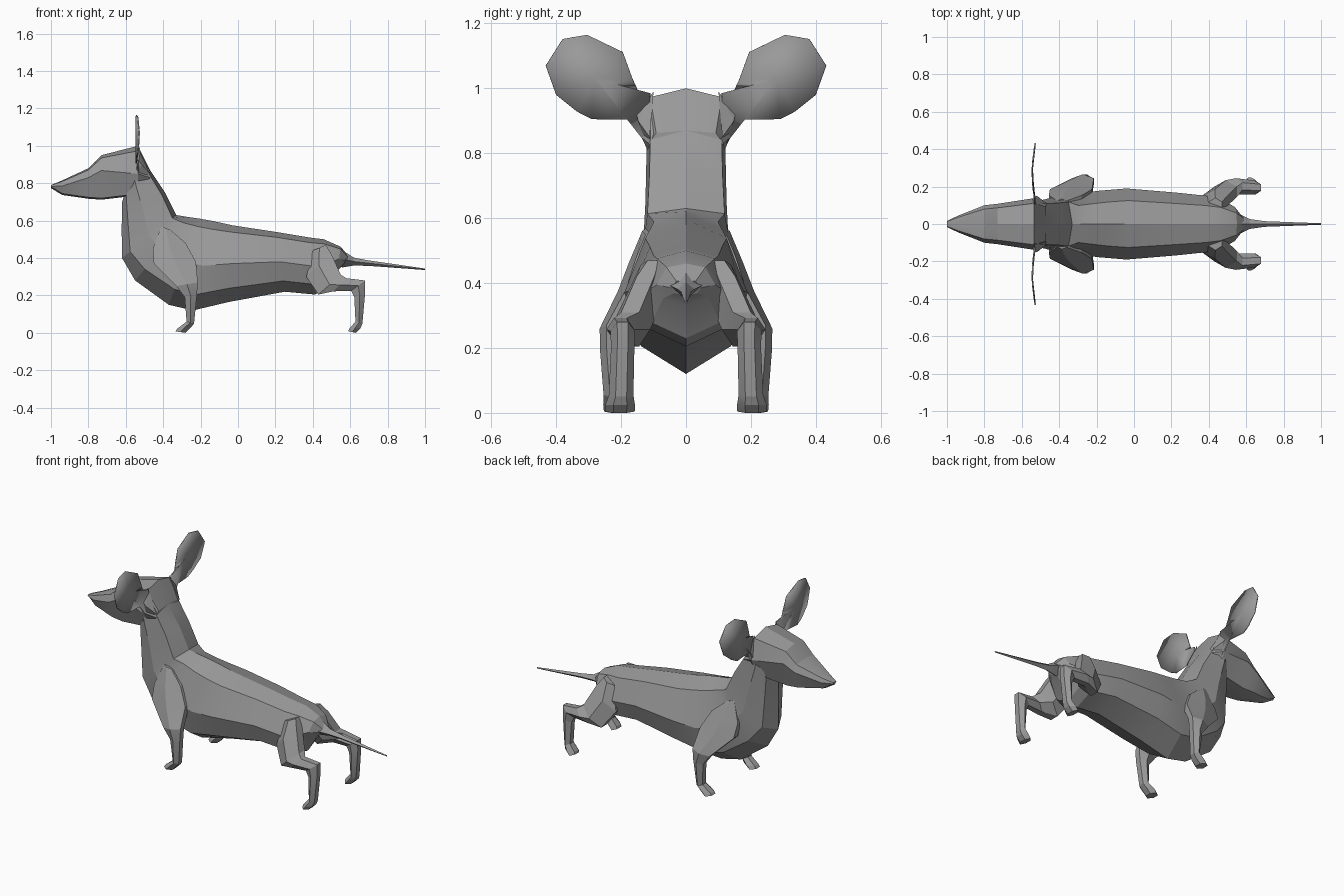
import bpy, bmesh, math
from mathutils import Vector

grey = bpy.data.materials.new("grey coat")
grey.diffuse_color = (0.32, 0.32, 0.32, 1)

# Half profiles: (fraction from first to second point, fraction of half width)
BODY = [(0, 0), (0.09, 0.66), (0.5, 1), (0.82, 0.78), (1, 0)]
NECK = [(0, 0), (0.07, 0.9), (0.5, 1), (0.85, 0.7), (1, 0)]
HEX = [(0, 0.45), (0.5, 1), (1, 0.45)]
DIAMOND = [(0, 0), (0.5, 1), (1, 0)]


def ring(a, b, half, profile, y=0.0):
    """Closed cross-section between two side-plane points a and b."""
    def pt(t, w):
        return Vector((a[0] + (b[0] - a[0]) * t, y + half * w, a[1] + (b[1] - a[1]) * t))
    right = [pt(t, w) for t, w in profile]
    left = [pt(t, -w) for t, w in reversed(profile) if w > 0]
    return right + left


def finish(name, bm, smooth=True):
    bmesh.ops.recalc_face_normals(bm, faces=bm.faces)
    mesh = bpy.data.meshes.new(name)
    bm.to_mesh(mesh)
    bm.free()
    mesh.materials.append(grey)
    obj = bpy.data.objects.new(name, mesh)
    bpy.context.collection.objects.link(obj)
    bpy.ops.object.select_all(action='DESELECT')
    obj.select_set(True)
    bpy.context.view_layer.objects.active = obj
    if smooth:
        bpy.ops.object.shade_smooth_by_angle(angle=math.radians(16))
    return obj


def loft(name, rings, side=1):
    bm = bmesh.new()
    loops = [[bm.verts.new((p.x, p.y * side, p.z)) for p in r] for r in rings]
    n = len(loops[0])
    for a, b in zip(loops, loops[1:]):
        for i in range(n):
            j = (i + 1) % n
            bm.faces.new((a[i], a[j], b[j], b[i]))
    bm.faces.new(loops[0])
    bm.faces.new(loops[-1])
    return finish(name, bm)


# Neck, chest, belly and rump in one tapering body: upper point, lower point, half width
neck = [((-0.52, 0.96), (-0.60, 0.76), 0.12), ((-0.47, 0.87), (-0.62, 0.70), 0.122),
        ((-0.39, 0.75), (-0.622, 0.55), 0.125), ((-0.33, 0.63), (-0.62, 0.40), 0.132)]
trunk = [((-0.27, 0.62), (-0.55, 0.28), 0.15), ((-0.20, 0.61), (-0.37, 0.15), 0.165),
         ((-0.13, 0.597), (-0.24, 0.12), 0.178), ((-0.03, 0.575), (-0.05, 0.165), 0.19),
         ((0.20, 0.54), (0.25, 0.22), 0.168), ((0.38, 0.51), (0.41, 0.205), 0.15),
         ((0.46, 0.50), (0.47, 0.23), 0.135), ((0.55, 0.46), (0.53, 0.33), 0.09),
         ((0.59, 0.41), (0.56, 0.36), 0.045)]
loft("body", [ring(*r, NECK) for r in neck] + [ring(*r, BODY) for r in trunk])

# Head: x, top, cheek height, bottom, half width
head = [(-1.0, 0.79, 0.783, 0.774, 0.016), (-0.94, 0.815, 0.785, 0.737, 0.045),
        (-0.80, 0.88, 0.83, 0.717, 0.10), (-0.73, 0.95, 0.868, 0.712, 0.108),
        (-0.535, 1.0, 0.85, 0.735, 0.138), (-0.47, 0.87, 0.83, 0.78, 0.115)]
head_rings = []
for x, top, mid, low, w in head:
    edge = top - 0.18 * (top - mid)
    half = [(0, top), (0.8 * w, edge), (w, mid), (0.62 * w, low + 0.008), (0, low)]
    head_rings.append([Vector((x, y, z)) for y, z in half] +
                      [Vector((x, -y, z)) for y, z in half[-2:0:-1]])
loft("head", head_rings)

# Tail
loft("tail", [ring((x, t), (x, b), w, DIAMOND) for x, t, b, w in
              [(0.50, 0.475, 0.36, 0.09), (0.56, 0.44, 0.35, 0.055), (0.62, 0.402, 0.36, 0.026),
               (0.70, 0.387, 0.358, 0.015), (1.0, 0.344, 0.336, 0.004)]])

# Legs: front point, back point, half width, y centre
front_leg = [((-0.41, 0.57), (-0.36, 0.55), 0.02, 0.115), ((-0.455, 0.45), (-0.28, 0.48), 0.04, 0.135),
             ((-0.45, 0.37), (-0.225, 0.38), 0.045, 0.165), ((-0.33, 0.25), (-0.215, 0.27), 0.038, 0.228),
             ((-0.285, 0.19), (-0.22, 0.20), 0.037, 0.228), ((-0.275, 0.06), (-0.235, 0.05), 0.036, 0.218),
             ((-0.325, 0.022), (-0.25, 0.03), 0.042, 0.213), ((-0.335, 0.008), (-0.28, 0.0), 0.04, 0.213)]
rear_leg = [((0.40, 0.44), (0.47, 0.47), 0.04, 0.10), ((0.365, 0.30), (0.50, 0.42), 0.06, 0.125),
            ((0.43, 0.205), (0.55, 0.31), 0.062, 0.172), ((0.51, 0.222), (0.58, 0.292), 0.043, 0.202),
            ((0.605, 0.225), (0.68, 0.28), 0.038, 0.195), ((0.622, 0.19), (0.68, 0.215), 0.036, 0.195),
            ((0.628, 0.06), (0.665, 0.05), 0.038, 0.20), ((0.595, 0.022), (0.655, 0.025), 0.046, 0.203),
            ((0.59, 0.008), (0.63, 0.0), 0.045, 0.203)]

# Ear outline (y, z), starting at the root
ear = [(0.115, 0.82), (0.14, 0.885), (0.16, 0.905), (0.29, 0.905), (0.335, 0.928), (0.40, 0.98),
       (0.432, 1.07), (0.38, 1.152), (0.305, 1.165), (0.195, 1.112), (0.165, 1.03), (0.145, 0.985),
       (0.11, 0.985)]


def make_ear(name, side):
    bm = bmesh.new()
    # Slight forward bow across the ear
    outline = [bm.verts.new((-0.528 - 0.016 * math.sin(math.pi * (y - 0.11) / 0.322), y * side, z))
               for y, z in ear]
    centre = bm.verts.new((-0.545, 0.28 * side, 1.03))
    for i, v in enumerate(outline):
        bm.faces.new((v, outline[(i + 1) % len(outline)], centre))
    obj = finish(name, bm)
    mod = obj.modifiers.new("thickness", 'SOLIDIFY')
    mod.thickness = 0.007
    mod.offset = 0


def make_ear_root(name, side):
    # Folded skin joining the ear to the side of the neck
    bm = bmesh.new()
    pts = [(-0.535, 0.10, 0.99), (-0.555, 0.118, 0.815), (-0.47, 0.112, 0.85),
           (-0.53, 0.152, 0.92), (-0.515, 0.148, 0.90)]
    for x, y, z in pts:
        bm.verts.new((x, y * side, z))
    bmesh.ops.convex_hull(bm, input=bm.verts)
    finish(name, bm, smooth=False)


for label, s in (("left", -1), ("right", 1)):
    loft("front_leg_" + label, [ring(a, b, w, HEX, y) for a, b, w, y in front_leg], s)
    loft("rear_leg_" + label, [ring(a, b, w, HEX, y) for a, b, w, y in rear_leg], s)
    make_ear("ear_" + label, s)
    make_ear_root("ear_root_" + label, s)
